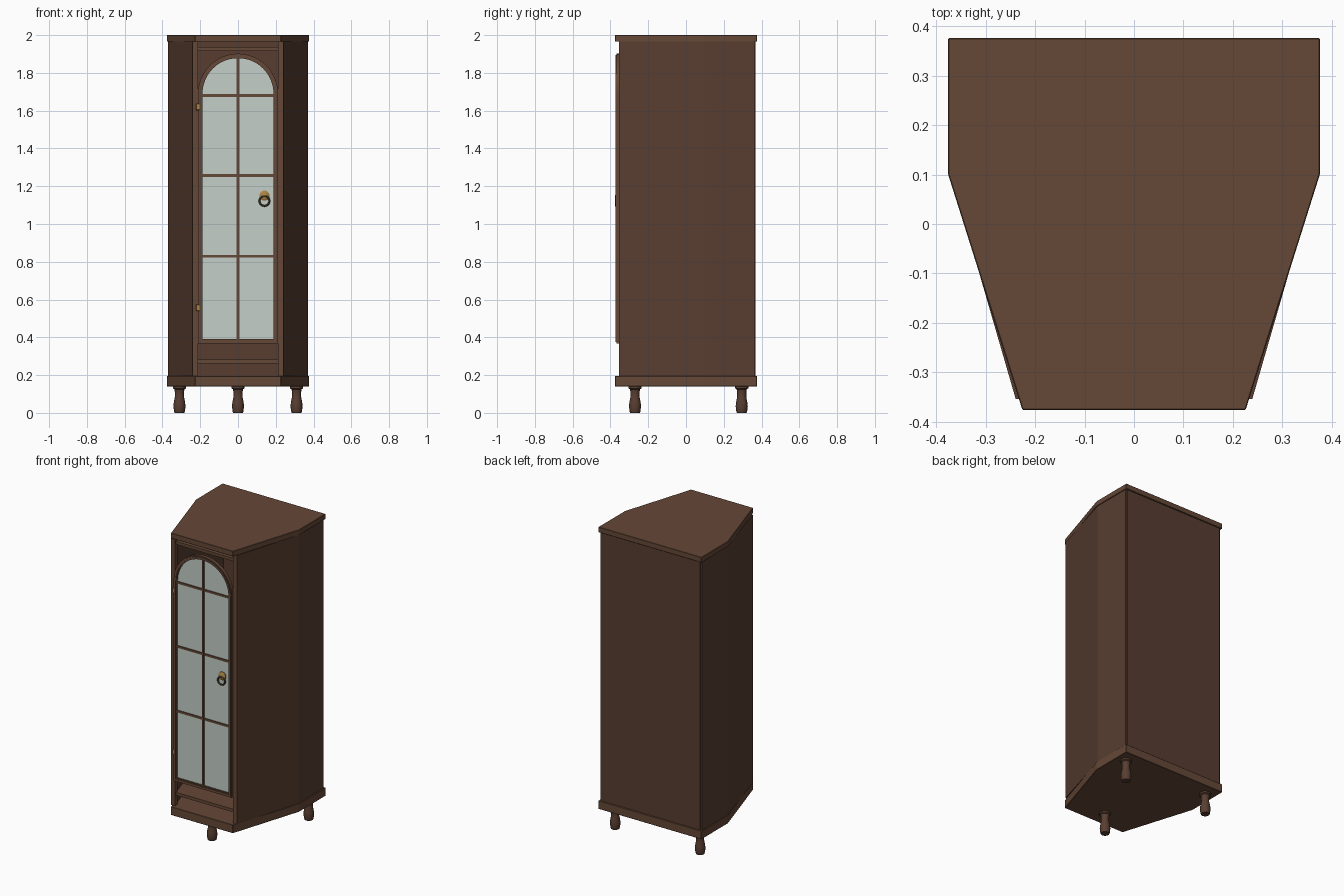
import bpy, bmesh, math
from mathutils import Matrix

if "Cube" in bpy.data.objects:
    bpy.data.objects.remove(bpy.data.objects["Cube"])


def material(name, rgb):
    m = bpy.data.materials.new(name)
    m.diffuse_color = (*rgb, 1)
    m.use_nodes = True
    m.node_tree.nodes["Principled BSDF"].inputs["Base Color"].default_value = m.diffuse_color
    return m


WOOD = material("body wood", (0.098, 0.048, 0.031))
TRIM = material("trim wood", (0.130, 0.065, 0.038))
GLASS = material("glass", (0.55, 0.62, 0.58))
BRASS = material("brass", (0.40, 0.23, 0.06))
DARK = material("aged brass", (0.10, 0.075, 0.04))


def finish(bm, name, mat, bevel=0, smooth=False):
    bmesh.ops.recalc_face_normals(bm, faces=bm.faces)
    me = bpy.data.meshes.new(name)
    bm.to_mesh(me)
    bm.free()
    ob = bpy.data.objects.new(name, me)
    bpy.context.collection.objects.link(ob)
    me.materials.append(mat)
    if bevel:
        mod = ob.modifiers.new("bevel", 'BEVEL')
        mod.width, mod.segments = bevel, 1
    if smooth:
        bpy.ops.object.select_all(action='DESELECT')
        ob.select_set(True)
        bpy.context.view_layer.objects.active = ob
        bpy.ops.object.shade_smooth_by_angle(angle=math.radians(40))
    return ob


def box(name, x0, x1, y0, y1, z0, z1, mat, bevel=0):
    bm = bmesh.new()
    mtx = (Matrix.Translation(((x0 + x1) / 2, (y0 + y1) / 2, (z0 + z1) / 2))
           @ Matrix.Diagonal((x1 - x0, y1 - y0, z1 - z0, 1)))
    bmesh.ops.create_cube(bm, size=1, matrix=mtx)
    return finish(bm, name, mat, bevel)


def extrude(name, pts, vec, mat, bevel=0):
    """Extrude a planar outline of 3D points along vec."""
    bm = bmesh.new()
    face = bm.faces.new([bm.verts.new(p) for p in pts])
    new = bmesh.ops.extrude_face_region(bm, geom=[face], use_keep_orig=True)["geom"]
    bmesh.ops.translate(bm, vec=vec, verts=[v for v in new if isinstance(v, bmesh.types.BMVert)])
    return finish(bm, name, mat, bevel)


def plan(name, half, z0, z1, mat, bevel=0):
    """Symmetric slab from the right half of its plan outline."""
    pts = half + [(-x, y) for x, y in reversed(half)]
    return extrude(name, [(x, y, z0) for x, y in pts], (0, 0, z1 - z0), mat, bevel)


def arch(r, bottom, spring=1.69, n=24):
    """Round-topped outline in x, z."""
    return [(-r, bottom)] + [(-r * math.cos(math.pi * i / n), spring + r * math.sin(math.pi * i / n))
                             for i in range(n + 1)] + [(r, bottom)]


def arch_frame(name, ro, bo, ri, bi, y0, y1, mat):
    bm = bmesh.new()
    loops = [[bm.verts.new((x, y, z)) for x, z in arch(r, b)]
             for r, b, y in ((ro, bo, y0), (ri, bi, y0), (ri, bi, y1), (ro, bo, y1))]
    n = len(loops[0])
    for k in range(4):
        a, b = loops[k], loops[(k + 1) % 4]
        for i in range(n):
            j = (i + 1) % n
            bm.faces.new((a[i], a[j], b[j], b[i]))
    return finish(bm, name, mat)


def lathe(name, profile, loc, mat, n=24):
    bm = bmesh.new()
    vs = [bm.verts.new((r, 0, z)) for r, z in profile]
    edges = [bm.edges.new(e) for e in zip(vs, vs[1:])]
    bmesh.ops.spin(bm, geom=vs + edges, cent=(0, 0, 0), axis=(0, 0, 1), angle=2 * math.pi, steps=n)
    bmesh.ops.remove_doubles(bm, verts=bm.verts, dist=1e-5)
    ob = finish(bm, name, mat, smooth=True)
    ob.location = loc
    return ob


# Top and base slabs
SLAB = [(0.226, -0.376), (0.376, 0.10), (0.376, 0.376)]
plan("top_slab", SLAB, 1.965, 2.0, TRIM, 0.002)
plan("base_slab", SLAB, 0.14, 0.195, TRIM, 0.002)

# Carcass walls, front posts and back
for s, side in ((-1, "left"), (1, "right")):
    wall = [(0.24, -0.352), (0.371, 0.10), (0.371, 0.362), (0.351, 0.362), (0.351, 0.105), (0.22, -0.346)]
    extrude(side + "_wall", [(s * x, y, 0.195) for x, y in wall], (0, 0, 1.77), WOOD)
    post = [(0.24, -0.354), (0.212, -0.354), (0.212, -0.33), (0.235, -0.33)]
    extrude(side + "_front_post", [(s * x, y, 0.195) for x, y in post], (0, 0, 1.77), TRIM)
box("back_panel", -0.36, 0.36, 0.35, 0.368, 0.195, 1.965, WOOD)

# Inner boards above and below the door
BOARD = [(0.213, -0.345), (0.35, 0.105), (0.35, 0.35)]
plan("cabinet_floor", BOARD, 0.262, 0.282, TRIM)
plan("cabinet_ceiling", BOARD, 1.917, 1.937, TRIM)

# Arched door
arch_frame("door_frame", 0.212, 0.367, 0.188, 0.392, -0.368, -0.346, TRIM)
arch_frame("door_bead", 0.205, 0.374, 0.194, 0.386, -0.372, -0.366, TRIM)
extrude("door_glass", [(x, -0.360, z) for x, z in arch(0.19, 0.39)], (0, 0.004, 0), GLASS)
box("vertical_glazing_bar", -0.007, 0.007, -0.367, -0.349, 0.39, 1.882, TRIM)
for i, z in enumerate((0.83, 1.257, 1.68)):
    box(f"glazing_bar_{i + 1}", -0.19, 0.19, -0.366, -0.350, z - 0.007, z + 0.007, TRIM)

# Hinges
for z, label in ((0.557, "lower"), (1.62, "upper")):
    box(label + "_hinge", -0.222, -0.2, -0.370, -0.352, z - 0.018, z + 0.018, BRASS, 0.003)

# Ring handle
plate = lathe("handle_plate", [(0, 0.014), (0.018, 0.012), (0.027, 0.006), (0.027, 0), (0, 0)],
              (0.14, -0.361, 1.15), BRASS)
plate.rotation_euler.x = math.pi / 2
bpy.ops.mesh.primitive_torus_add(major_radius=0.026, minor_radius=0.005, major_segments=32, minor_segments=10,
                                 location=(0.14, -0.372, 1.122), rotation=(math.pi / 2, 0, 0))
ring = bpy.context.object
ring.name = "handle_ring"
ring.data.materials.append(DARK)
bpy.ops.object.shade_smooth_by_angle()

# Turned legs: one in front, two behind
LEG = [(0, 0), (0.026, 0), (0.029, 0.01), (0.032, 0.035), (0.030, 0.055), (0.024, 0.085),
       (0.024, 0.11), (0.027, 0.125), (0.035, 0.13), (0.035, 0.142), (0, 0.142)]
for name, x, y in (("front_leg", 0, -0.27), ("back_left_leg", -0.31, 0.295), ("back_right_leg", 0.31, 0.295)):
    lathe(name, LEG, (x, y, 0), WOOD)
